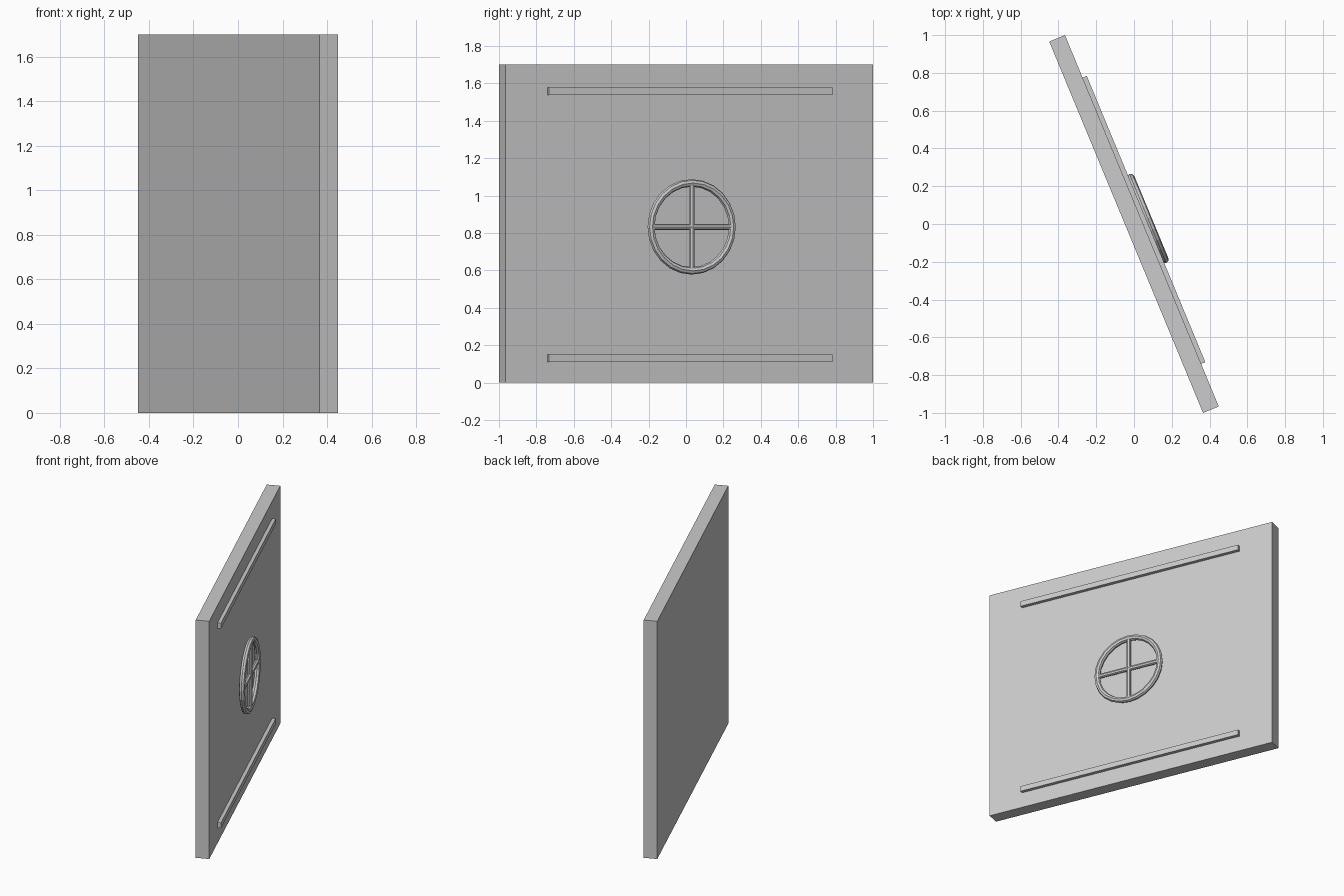
import bpy, bmesh, math
from mathutils import Matrix, Vector

if "Cube" in bpy.data.objects:
    bpy.data.objects.remove(bpy.data.objects["Cube"])

# Whole door is turned about the vertical axis; local x points out of the wheel side
TURN = Matrix.Rotation(math.radians(22.5), 4, 'Z')

grey = bpy.data.materials.new("grey metal")
grey.diffuse_color = (0.6, 0.6, 0.6, 1)
grey.use_nodes = True
grey.node_tree.nodes["Principled BSDF"].inputs["Base Color"].default_value = grey.diffuse_color


def finish(name, bm):
    bmesh.ops.recalc_face_normals(bm, faces=bm.faces)
    bm.transform(TURN)
    mesh = bpy.data.meshes.new(name)
    bm.to_mesh(mesh)
    bm.free()
    mesh.materials.append(grey)
    obj = bpy.data.objects.new(name, mesh)
    bpy.context.collection.objects.link(obj)
    return obj


def box(name, lo, hi):
    bm = bmesh.new()
    lo, hi = Vector(lo), Vector(hi)
    size = hi - lo
    m = Matrix.Translation((lo + hi) / 2) @ Matrix.Diagonal((*size, 1))
    bmesh.ops.create_cube(bm, size=1, matrix=m)
    return finish(name, bm)


# Door slab
box("door_panel", (-0.045, -1.064, 0), (0.045, 1.064, 1.7))

# Horizontal rails on the outer side
for name, z in (("lower_rail", 0.131), ("upper_rail", 1.558)):
    box(name, (0.04, -0.82, z - 0.019), (0.069, 0.82, z + 0.019))

# Hand wheel rim: flat-faced torus
CX, CZ, R, r = 0.079, 0.833, 0.235, 0.02
SEG, SIDES = 24, 8
bm = bmesh.new()
rings = []
for i in range(SEG):
    a = 2 * math.pi * i / SEG
    ring = []
    for j in range(SIDES):
        b = 2 * math.pi * j / SIDES
        d = R + r * math.cos(b)
        ring.append(bm.verts.new((CX + r * math.sin(b), d * math.cos(a), CZ + d * math.sin(a))))
    rings.append(ring)
for i in range(SEG):
    p, q = rings[i], rings[(i + 1) % SEG]
    for j in range(SIDES):
        k = (j + 1) % SIDES
        bm.faces.new((p[j], q[j], q[k], p[k]))
finish("wheel_rim", bm)

# Crossed wheel spokes
for name, rot in (("vertical_spoke", Matrix.Identity(4)),
                  ("horizontal_spoke", Matrix.Rotation(math.pi / 2, 4, 'X'))):
    bm = bmesh.new()
    bmesh.ops.create_cone(bm, cap_ends=True, segments=8, radius1=0.016, radius2=0.016,
                          depth=2 * R, matrix=Matrix.Translation((CX, 0, CZ)) @ rot)
    finish(name, bm)
